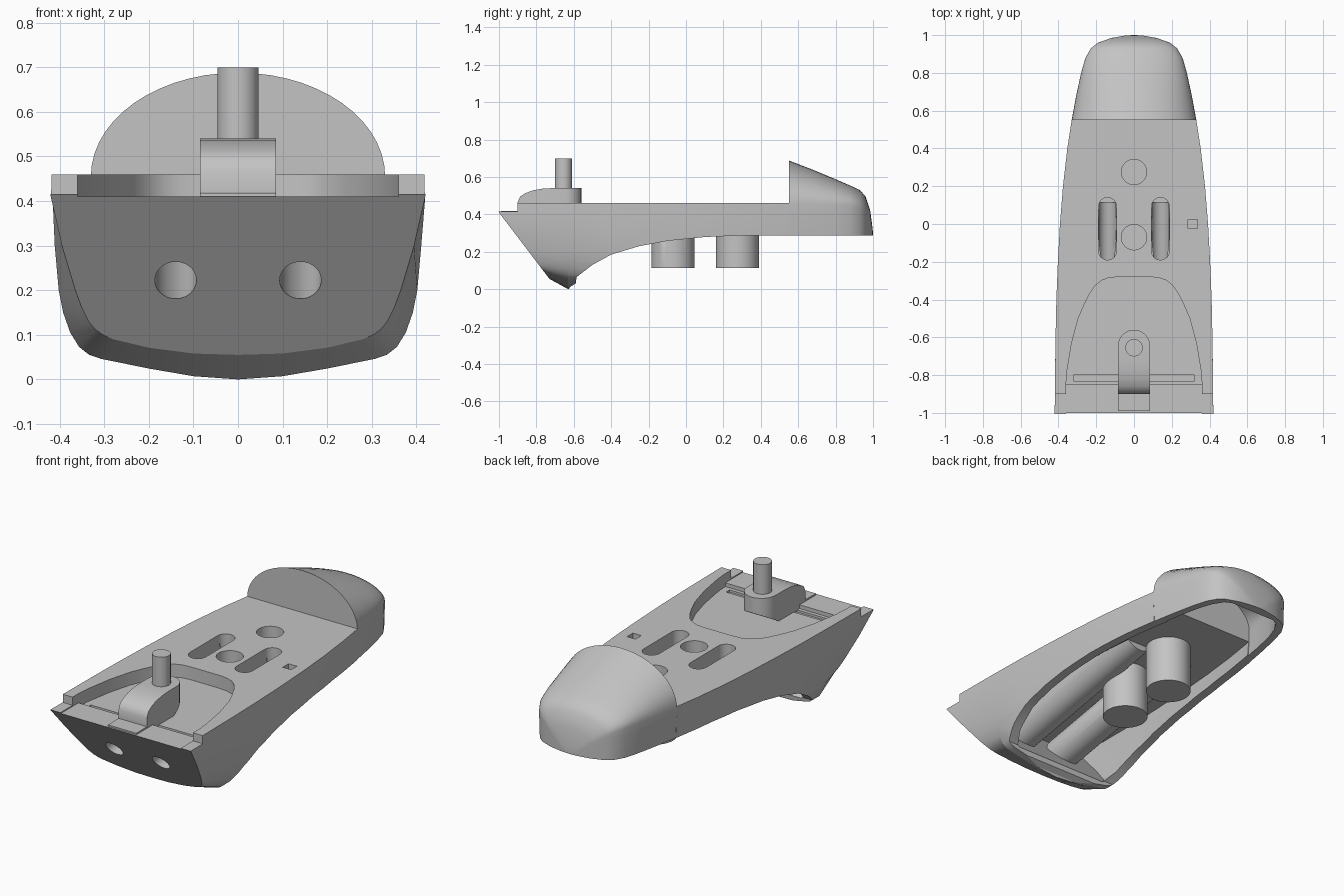
import bpy, bmesh, math
from mathutils import Vector

cube = bpy.data.objects.get("Cube")
if cube:
    bpy.data.objects.remove(cube)

grey = bpy.data.materials.new("plain_grey")
grey.use_nodes = True
grey.diffuse_color = (0.55, 0.55, 0.55, 1)
grey.node_tree.nodes["Principled BSDF"].inputs["Base Color"].default_value = grey.diffuse_color


def loft(name, rings):
    """Skin a list of equal closed rings and cap both ends."""
    bm = bmesh.new()
    rows = [[bm.verts.new(p) for p in ring] for ring in rings]
    n = len(rows[0])
    for a, b in zip(rows, rows[1:]):
        for i in range(n):
            j = (i + 1) % n
            bm.faces.new((a[i], a[j], b[j], b[i]))
    bm.faces.new(rows[0])
    bm.faces.new(rows[-1])
    bmesh.ops.recalc_face_normals(bm, faces=bm.faces)
    mesh = bpy.data.meshes.new(name)
    bm.to_mesh(mesh)
    bm.free()
    mesh.materials.append(grey)
    obj = bpy.data.objects.new(name, mesh)
    bpy.context.collection.objects.link(obj)
    return obj


def mirrored(half):
    """Complete a half outline that ends on the centre line."""
    return half + [(-p[0], *p[1:]) for p in reversed(half[:-1])]


def upright(name, outline, z0, z1):
    return loft(name, [[(x, y, z) for x, y in outline] for z in (z0, z1)])


def box(name, x0, x1, y0, y1, z0, z1):
    return upright(name, [(x0, y0), (x1, y0), (x1, y1), (x0, y1)], z0, z1)


def sideways(name, profile, half_width):
    return loft(name, [[(x, y, z) for y, z in profile] for x in (-half_width, half_width)])


def rod(name, start, end, radius, sides=40):
    start, end = Vector(start), Vector(end)
    axis = (end - start).normalized()
    u = axis.orthogonal().normalized()
    v = axis.cross(u)
    turn = [2 * math.pi * i / sides for i in range(sides)]
    return loft(name, [[c + radius * (math.cos(t) * u + math.sin(t) * v) for t in turn]
                       for c in (start, end)])


def stadium(cx, y0, y1, r, steps=16):
    arc = [math.pi * i / steps for i in range(steps + 1)]
    return ([(cx + r * math.cos(t), y1 - r + r * math.sin(t)) for t in arc]
            + [(cx - r * math.cos(t), y0 + r - r * math.sin(t)) for t in arc])


def vault(w, y, wall, crown, floor):
    """Cross-section with leaning walls under an elliptical arch."""
    half = [(w * .96, y, floor), (w * .983, y, min(.3, wall - .03)), (w, y, min(.41, wall - .015))]
    for i in range(14):
        t = math.pi / 2 * i / 14
        half.append((w * math.cos(t), y, wall + (crown - wall) * math.sin(t)))
    return mirrored(half + [(0, y, crown)])


def combine(obj, tools, operation="DIFFERENCE"):
    for tool in tools:
        tool.hide_render = True
        mod = obj.modifiers.new("cut", "BOOLEAN")
        mod.operation, mod.solver, mod.object = operation, "EXACT", tool
        bpy.context.view_layer.objects.active = obj
        bpy.ops.object.modifier_apply(modifier=mod.name)


def shade(parts, degrees):
    bpy.ops.object.select_all(action="DESELECT")
    for part in parts:
        part.select_set(True)
    bpy.context.view_layer.objects.active = parts[0]
    bpy.ops.object.shade_smooth_by_angle(angle=math.radians(degrees))


# Plan outline: (y, half width)
PLAN = [(-0.63, .416), (-0.4, .411), (-0.2, .403), (0, .392), (.2, .376), (.4, .353),
        (.55, .33), (.68, .306), (.8, .28), (.88, .257), (.93, .228), (.96, .19),
        (.985, .12), (.997, .05), (1, .01)]

# Hull: sloped front face lofted to the keel section and back to the hood
face = [(.42, .46), (.42, .41), (.395, .3), (.365, .2), (.35, .16), (.335, .13),
        (.32, .112), (.303, .1), (.28, .09), (.2, .071), (.1, .058), (0, .055)]
keel = [(.42, .46), (.42, .41), (.415, .3), (.406, .2), (.396, .15), (.38, .105),
        (.36, .073), (.337, .055), (.31, .046), (.2, .024), (.1, .007), (0, 0)]
rings = [mirrored([(x, -1 + .76 * (.41 - z), z) for x, z in face])]
for y, w in PLAN[:7]:
    rings.append(mirrored([(x * w / .42, y, z) for x, z in keel]))
hull = loft("hull", rings)

# Rear hood: arch shrinking into a rounded end; (wall top, crown) per station
heights = [(.455, .688), (.455, .638), (.455, .588), (.45, .553), (.44, .53), (.42, .495),
           (.37, .42), (.31, .33), (.29, .295)]
hood = loft("rear_hood", [vault(w, y, wall, crown, .2)
                          for (y, w), (wall, crown) in zip(PLAN[6:], heights)])
hood_hollow = loft("hood_hollow_cutter", [
    vault(.28, .59, .44, .61, .1), vault(.265, .68, .44, .585, .1),
    vault(.238, .8, .44, .54, .1), vault(.21, .88, .43, .5, .1),
    vault(.17, .93, .41, .46, .1)])

# Underside arch and inner hollow
arch_cut = sideways("arch_cutter", [
    (-.63, -.01), (-.62, .012), (-.59, .03), (-.585, .065), (-.5, .13), (-.4, .185),
    (-.25, .23), (-.1, .258), (.1, .279), (.3, .287), (.5, .288), (1.2, .288), (1.2, -.3),
    (-.63, -.3)], .6)
inner = [(0, .37), (.015, .2), (.04, .11), (.075, .065), (.12, .04)]


def hollow_ring(w, y, slope=0):
    half = [(w - d, y - slope * (z - .04), z) for d, z in inner]
    return mirrored(half + [(0, y, .04)])


rings = [hollow_ring(.365, -.57, .9)]
for y, w in PLAN[1:11]:
    rings.append(hollow_ring(w - .046, y))
rings.append(hollow_ring(.145, .95))
hollow = loft("hollow_cutter", rings)

# Deck cutters: rounded recess, front lip, corner steps, drain slit, square hole
deck_cuts = [
    upright("recess_cutter", mirrored([
        (.36, -.85), (.355, -.78), (.33, -.63), (.295, -.5), (.265, -.43), (.235, -.37),
        (.205, -.325), (.17, -.298), (.13, -.284), (.08, -.28), (0, -.28)]), .39, .6),
    box("lip_cutter", -.36, .36, -1.2, -.845, .41, .6),
    box("corner_cutter", -.6, .6, -1.2, -.9, .416, .6),
    box("slit_cutter", -.32, .32, -.83, -.8, .378, .45),
    box("square_hole_cutter", .285, .335, -.025, .025, .41, .6)]

# Rising channels from the front holes to the deck slots
channel_top = box("channel_top_cutter", -.5, .5, -1, .5, .383, .7)
slots, bores, tubes = [], [], []
for side, x in (("left", .14), ("right", -.14)):
    slots.append(upright(side + "_slot_cutter", stadium(x, -.19, .14, .047), .38, .6))
    bores.append(rod(side + "_bore_cutter", (x, -1, .196), (x, .11, .401), .0465))
    tubes.append(rod(side + "_channel", (x, -.76, .24), (x, .2, .418), .088))

# Two round pegs under the deck with blind holes from above
pegs, holes = [], []
for label, y in (("front", -.07), ("rear", .275)):
    pegs.append(rod(label + "_peg", (0, y, .113), (0, y, .375), .115, 48))
    holes.append(rod(label + "_peg_hole_cutter", (0, y, .25), (0, y, .6), .067))

combine(hull, [arch_cut, hollow] + deck_cuts + slots + bores + holes)
combine(hood, [arch_cut, hollow, hood_hollow])
for tube, slot, bore in zip(tubes, slots, bores):
    combine(tube, [channel_top, bore, slot] + holes[:1])
for peg, hole in zip(pegs, holes):
    combine(peg, [hole] + bores)

# Front clip with rounded back end and upright pin
clip = sideways("front_clip", [
    (-.99, .405), (-.99, .418), (-.9, .419), (-.9, .465), (-.887, .495), (-.86, .513),
    (-.82, .528), (-.77, .537), (-.72, .54), (-.5, .54), (-.5, .465), (-.56, .455),
    (-.62, .42), (-.68, .385), (-.9, .385)], .085)
clip_plan = upright("clip_outline_cutter", stadium(0, -1.3, -.56, .0849), .2, .8)
combine(clip, [clip_plan], "INTERSECT")
pin = rod("clip_pin", (0, -.655, .5), (0, -.655, .7), .046)

# Remove the cutters and shade the finished parts
for tool in ([arch_cut, hollow, hood_hollow, channel_top, clip_plan]
             + deck_cuts + slots + bores + holes):
    bpy.data.objects.remove(tool)
shade([hull], 20)
shade([hood, clip, pin] + tubes + pegs, 42)
